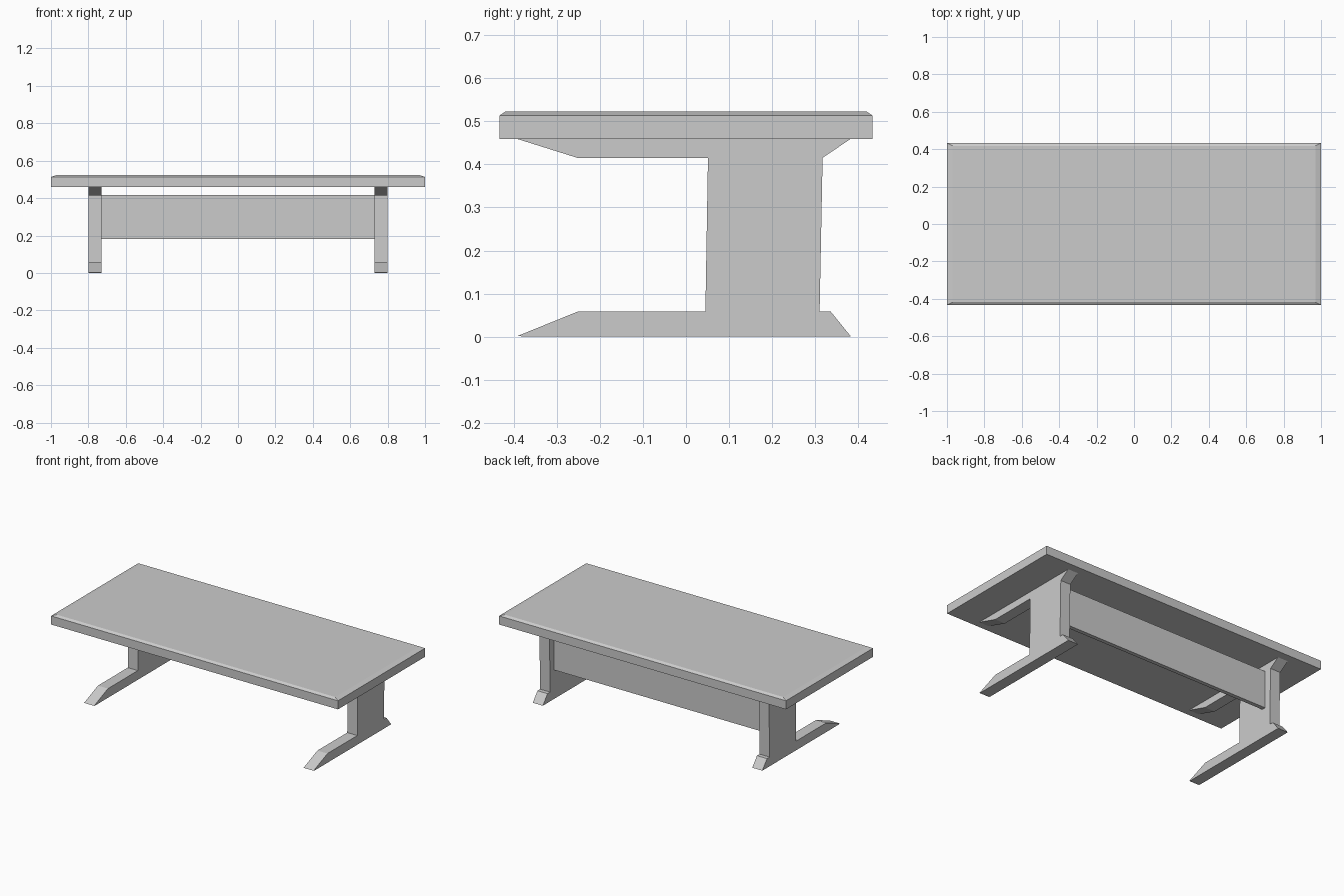
import bpy
import bmesh

cube = bpy.data.objects.get("Cube")
if cube:
    bpy.data.objects.remove(cube, do_unlink=True)

# One plain grey for the whole table
grey = bpy.data.materials.new("light_grey")
grey.use_nodes = True
colour = (0.6, 0.6, 0.6, 1)
grey.diffuse_color = colour
grey.node_tree.nodes["Principled BSDF"].inputs["Base Color"].default_value = colour


def add_object(name, bm):
    bmesh.ops.recalc_face_normals(bm, faces=bm.faces)
    mesh = bpy.data.meshes.new(name)
    bm.to_mesh(mesh)
    bm.free()
    mesh.materials.append(grey)
    obj = bpy.data.objects.new(name, mesh)
    bpy.context.collection.objects.link(obj)
    return obj


def loft(name, rings):
    """Solid through a stack of matching closed rings, capped at both ends."""
    bm = bmesh.new()
    loops = [[bm.verts.new(p) for p in ring] for ring in rings]
    for a, b in zip(loops, loops[1:]):
        for i in range(len(a)):
            j = (i + 1) % len(a)
            bm.faces.new((a[i], a[j], b[j], b[i]))
    bm.faces.new(loops[0])
    bm.faces.new(loops[-1])
    return add_object(name, bm)


def rectangle(x0, x1, y0, y1, z):
    return [(x0, y0, z), (x1, y0, z), (x1, y1, z), (x0, y1, z)]


# Table top with a shallow chamfer round its upper edge
loft("table_top", [
    rectangle(-1, 1, -0.433, 0.433, 0.459),
    rectangle(-1, 1, -0.433, 0.433, 0.513),
    rectangle(-0.97, 0.97, -0.418, 0.418, 0.523),
])

# Leg outline (y, z): foot, upright post and top bearer in one piece
outline = [
    (-0.39, 0.002), (-0.375, 0), (0.383, 0), (0.336, 0.058), (0.31, 0.058),
    (0.317, 0.415), (0.382, 0.459), (-0.392, 0.459), (-0.252, 0.415),
    (0.051, 0.415), (0.045, 0.058), (-0.252, 0.058),
]
for name, side in (("left_leg", 1), ("right_leg", -1)):
    loft(name, [[(side * x, y, z) for y, z in outline] for x in (0.73, 0.8)])

# Stretcher panel between the legs, set in from the back
loft("stretcher_panel", [
    rectangle(-0.73, 0.73, 0.245, 0.27, z) for z in (0.182, 0.417)
])
